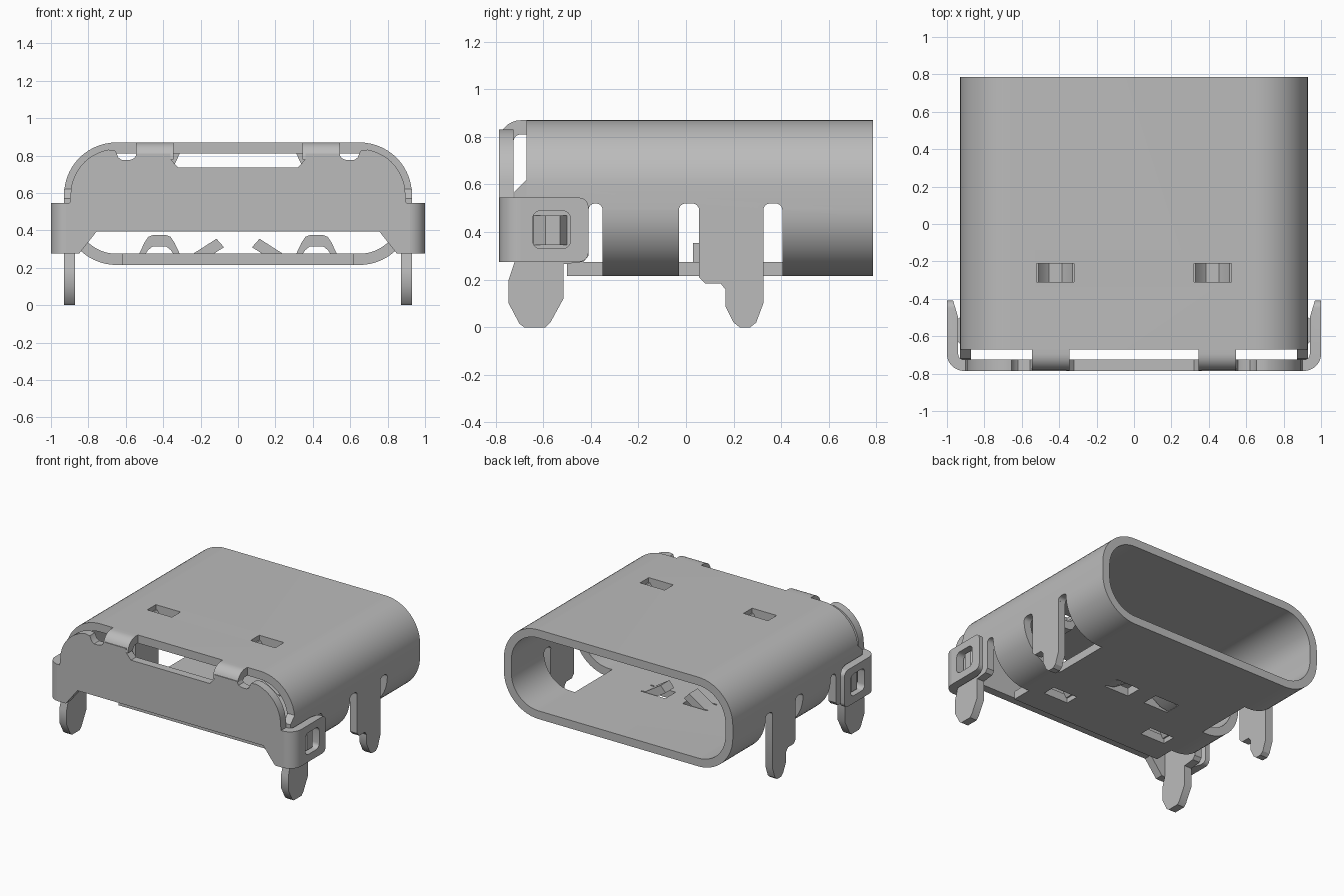
import bpy, bmesh, math
from math import cos, sin, radians

cube = bpy.data.objects.get("Cube")
if cube:
    bpy.data.objects.remove(cube, do_unlink=True)

steel = bpy.data.materials.new("grey steel")
steel.use_nodes = True
GREY = (0.5, 0.5, 0.5, 1)
steel.diffuse_color = GREY
steel.node_tree.nodes["Principled BSDF"].inputs["Base Color"].default_value = GREY

T = 0.06                       # sheet thickness
X, BOT, TOP = 0.93, 0.215, 0.87
RAD = 0.28


def arc(cx, cy, r, a0, a1, n=10):
    return [(cx + r * cos(radians(a0 + (a1 - a0) * i / n)),
             cy + r * sin(radians(a0 + (a1 - a0) * i / n))) for i in range(n + 1)]


def rounded(a0, a1, b0, b1, r, n=6):
    """Rounded rectangle outline."""
    return (arc(a1 - r, b1 - r, r, 0, 90, n) + arc(a0 + r, b1 - r, r, 90, 180, n)
            + arc(a0 + r, b0 + r, r, 180, 270, n) + arc(a1 - r, b0 + r, r, 270, 360, n))


def prism(name, pts, axis, lo, hi, side=1):
    """Extrude a 2D outline along an axis; side=-1 mirrors it in x."""
    place = {"x": lambda a, b, t: (t, a, b), "y": lambda a, b, t: (a, t, b),
             "z": lambda a, b, t: (a, b, t)}[axis]
    bm = bmesh.new()
    rings = []
    for t in (lo, hi):
        ring = []
        for a, b in pts:
            x, y, z = place(a, b, t)
            ring.append(bm.verts.new((x * side, y, z)))
        rings.append(ring)
        bm.faces.new(ring)
    n = len(pts)
    for i in range(n):
        j = (i + 1) % n
        bm.faces.new((rings[0][i], rings[0][j], rings[1][j], rings[1][i]))
    bmesh.ops.recalc_face_normals(bm, faces=bm.faces)
    me = bpy.data.meshes.new(name)
    bm.to_mesh(me)
    bm.free()
    me.materials.append(steel)
    ob = bpy.data.objects.new(name, me)
    bpy.context.collection.objects.link(ob)
    return ob


def cut(ob, cutters):
    """Subtract the cutters, then discard them."""
    for c in cutters:
        m = ob.modifiers.new("cut", "BOOLEAN")
        m.operation, m.solver, m.object = "DIFFERENCE", "EXACT", c
    bpy.context.view_layer.update()
    dg = bpy.context.evaluated_depsgraph_get()
    me = bpy.data.meshes.new_from_object(ob.evaluated_get(dg))
    ob.modifiers.clear()
    ob.data = me
    for c in cutters:
        bpy.data.objects.remove(c, do_unlink=True)


def box(a0, a1, b0, b1):
    return [(a0, b0), (a1, b0), (a1, b1), (a0, b1)]


parts = []

# Shell tube with hollow interior
shell = prism("shell", rounded(-X, X, BOT, TOP, RAD, 14), "y", -0.67, 0.785)
cutters = [prism("hollow", rounded(-X + T, X - T, BOT + T, TOP - T, RAD - T, 14), "y", -1, 1),
           prism("front_floor_cut", box(-0.9, 0.9, 0.1, 0.4), "y", -0.9, -0.5)]
for s in (1, -1):
    # Slots beside the legs, and the strips the legs are folded out of
    for y0, y1 in ((-0.41, -0.35), (-0.03, 0.055), (0.325, 0.405)):
        cutters.append(prism("slot", rounded(y0, y1, 0.1, 0.52, 0.028), "x", 0.62, 1.1, s))
    for y0, y1 in ((-0.9, -0.38), (0.02, 0.36)):
        cutters.append(prism("strip", box(y0, y1, 0.1, 0.495), "x", 0.62, 1.1, s))
    # Openings behind the pressed bridges and spring fingers
    for z in (BOT, TOP):
        cutters.append(prism("bridge_hole", box(0.32, 0.52, z - 0.1, z + 0.1), "y", -0.31, -0.21, s))
    cutters.append(prism("finger_hole", box(0.07, 0.27, 0.1, 0.3), "y", 0.02, 0.14, s))
cut(shell, cutters)
parts.append(shell)

# Front cover plate: right half outline, mirrored
half = ([(0.32, 0.735), (0.36, 0.78), (0.36, 0.81), (0.54, 0.81), (0.555, 0.785),
         (0.58, 0.775), (0.62, 0.775), (0.64, 0.79), (0.655, 0.825)]
        + arc(0.65, 0.59, 0.245, 80, 0, 12)
        + [(0.9, 0.545), (0.92, 0.545), (0.92, 0.275), (0.85, 0.275), (0.755, 0.395)])
outline = half + [(-x, z) for x, z in reversed(half)]
parts.append(prism("front_cover", outline, "y", -0.785, -0.725))

bridge = [(0.54, 0.25), (0.5, 0.335), (0.48, 0.365), (0.455, 0.375), (0.385, 0.375), (0.36, 0.365),
          (0.34, 0.335), (0.3, 0.25), (0.33, 0.25), (0.36, 0.295), (0.385, 0.315),
          (0.455, 0.315), (0.48, 0.295), (0.51, 0.25)]
finger = [(0.28, BOT), (0.2, 0.23), (0.075, 0.31), (0.115, 0.355), (0.24, 0.275), (0.28, 0.275)]
front_leg = [(-0.41, 0.495), (-0.41, 0.3), (-0.43, 0.275), (-0.515, 0.265), (-0.515, 0.12),
             (-0.57, 0.02), (-0.59, 0), (-0.68, 0), (-0.7, 0.015), (-0.745, 0.1),
             (-0.745, 0.2), (-0.72, 0.275), (-0.72, 0.57), (-0.67, 0.62), (-0.67, 0.495)]
rear_leg = [(0.055, 0.495), (0.055, 0.21), (0.08, 0.185), (0.145, 0.185), (0.165, 0.16),
            (0.165, 0.09), (0.2, 0.02), (0.225, 0), (0.27, 0), (0.295, 0.02),
            (0.325, 0.1), (0.325, 0.495)]
hinge = (arc(-0.695, 0.78, 0.09, 180, 90, 8) + [(-0.66, TOP), (-0.66, TOP - T)]
         + arc(-0.695, 0.78, 0.03, 90, 180, 8))
corner = arc(0.91, -0.695, 0.09, -90, 0, 8) + arc(0.91, -0.695, 0.03, 0, -90, 8)
dimple = [(0.9, -0.64), (0.93, -0.64), (0.975, -0.59), (0.975, -0.53), (0.93, -0.5), (0.9, -0.5)]

for s, side in ((1, "left"), (-1, "right")):
    parts.append(prism(side + "_front_leg", front_leg, "x", 0.872, X, s))
    parts.append(prism(side + "_rear_leg", rear_leg, "x", 0.872, X, s))
    parts.append(prism(side + "_top_hinge", hinge, "x", 0.345, 0.545, s))
    parts.append(prism(side + "_cover_bend", corner, "z", 0.275, 0.545, s))
    # Side wing with window, latched over a dimple
    wing = prism(side + "_cover_wing", [(-0.695, 0.275)]
                 + arc(-0.45, 0.315, 0.04, -90, 0, 6) + arc(-0.45, 0.505, 0.04, 0, 90, 6)
                 + [(-0.695, 0.545)], "x", 0.94, 1.0, s)
    cut(wing, [prism("window", rounded(-0.645, -0.485, 0.33, 0.49, 0.035), "x", 0.9, 1.1, s),
               prism("lead_in", [(0.92, -0.5), (0.94, -0.5), (0.97, -0.4), (0.92, -0.4)],
                     "z", 0.2, 0.6, s)])
    parts.append(wing)
    parts.append(prism(side + "_latch_dimple", dimple, "z", 0.345, 0.47, s))
    # Pressed bridges in floor and roof, spring finger in floor
    parts.append(prism(side + "_floor_bridge", bridge, "y", -0.31, -0.21, s))
    parts.append(prism(side + "_roof_bridge", [(x, BOT + TOP - z) for x, z in bridge],
                       "y", -0.31, -0.21, s))
    parts.append(prism(side + "_spring_finger", finger, "y", 0.03, 0.13, s))

bpy.ops.object.select_all(action="DESELECT")
for ob in parts:
    ob.select_set(True)
bpy.context.view_layer.objects.active = shell
bpy.ops.object.shade_smooth_by_angle(angle=radians(30))
